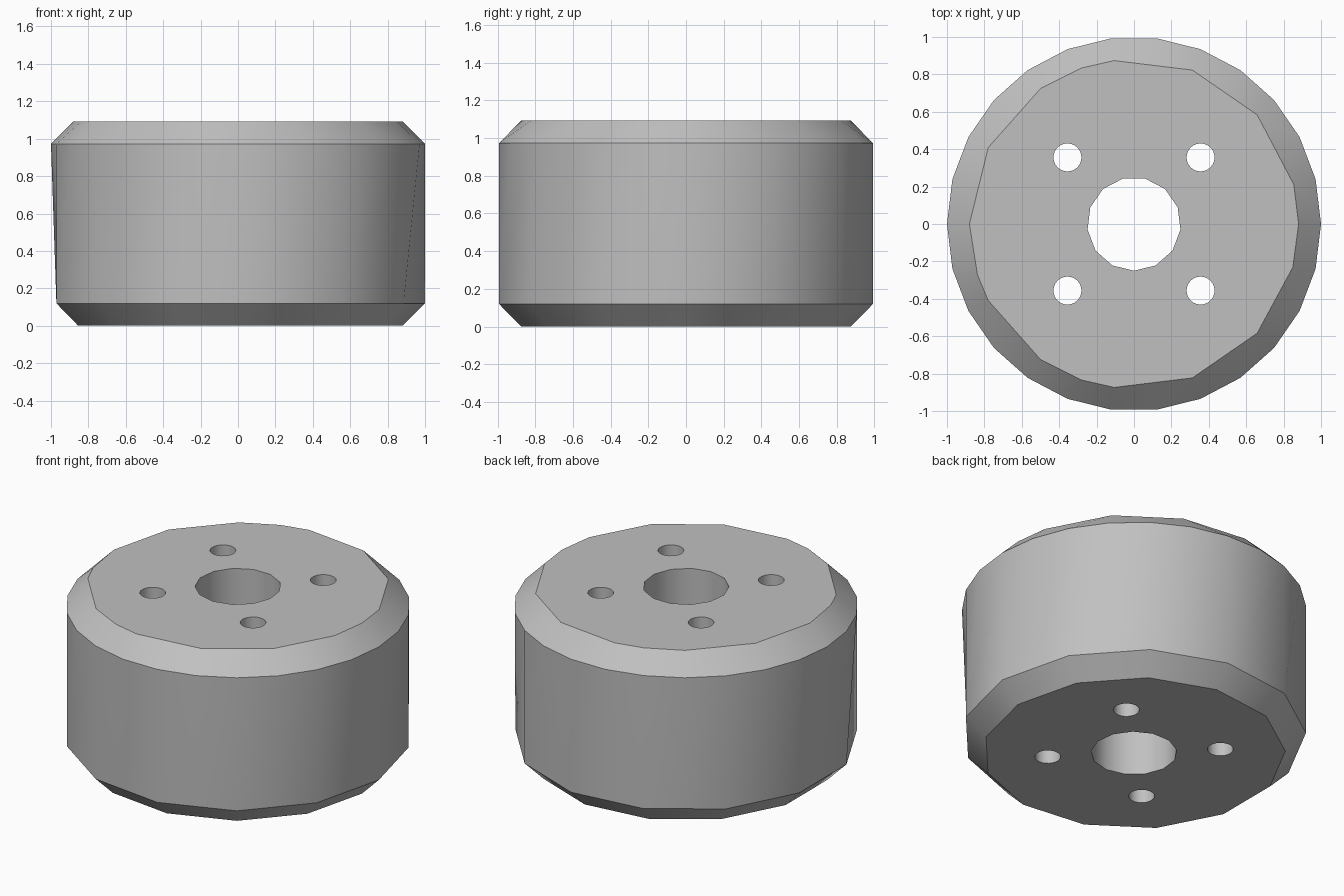
import bpy
import bmesh
from math import cos, sin, pi, radians

cube = bpy.data.objects.get("Cube")
if cube:
    bpy.data.objects.remove(cube, do_unlink=True)

HEIGHT = 1.093
CHAMFER = 0.12
STEPS = 26  # divisions of the full outline


def material(name, value):
    mat = bpy.data.materials.new(name)
    mat.use_nodes = True
    colour = (value, value, value, 1)
    mat.diffuse_color = colour
    mat.node_tree.nodes["Principled BSDF"].inputs["Base Color"].default_value = colour
    return mat


def make_object(name, bm):
    bmesh.ops.recalc_face_normals(bm, faces=bm.faces)
    mesh = bpy.data.meshes.new(name)
    bm.to_mesh(mesh)
    bm.free()
    obj = bpy.data.objects.new(name, mesh)
    bpy.context.collection.objects.link(obj)
    return obj


def ring(bm, steps, radius, z):
    """Vertices at the given outline steps, paired with their step."""
    return [(k, bm.verts.new((radius * cos(2 * pi * k / STEPS),
                              radius * sin(2 * pi * k / STEPS), z))) for k in steps]


def zip_rings(bm, low, high):
    """Join two rings of unequal counts, walking both by angle."""
    a, b = low + [(STEPS, low[0][1])], high + [(STEPS, high[0][1])]
    i = j = 0
    while i < len(low) or j < len(high):
        next_a = a[i + 1][0] if i < len(low) else STEPS + 1
        next_b = b[j + 1][0] if j < len(high) else STEPS + 1
        corners = [a[i][1]]
        if next_a <= next_b:
            i += 1
            corners.append(a[i][1])
        if next_b <= next_a:
            corners.append(b[j + 1][1])
            corners.append(b[j][1])
            j += 1
        else:
            corners.append(b[j][1])
        bm.faces.new(corners)


def cutter(name, x, y, radius, sides):
    bm = bmesh.new()
    bmesh.ops.create_cone(bm, cap_ends=True, segments=sides, radius1=radius,
                          radius2=radius, depth=HEIGHT * 2)
    # first corner points along +x
    first = max(bm.verts, key=lambda v: (round(v.co.x, 4), v.co.y)).co
    turn = -first.y / abs(first.y) * pi / sides if abs(first.y) > 0.001 else 0
    for v in bm.verts:
        vx, vy = v.co.x, v.co.y
        v.co.x = vx * cos(turn) - vy * sin(turn) + x
        v.co.y = vx * sin(turn) + vy * cos(turn) + y
        v.co.z += HEIGHT / 2
    obj = make_object(name, bm)
    obj.hide_render = True
    return obj


# Chamfered body: coarse lower half, fine shoulder, irregular top outline
even = range(0, STEPS, 2)
top_steps = [0, 1, 3, 5, 7, 7.85, 9, 11, 13, 14.3, 15, 17, 18.15, 19, 21, 23, 24.9]
bm = bmesh.new()
rings = [ring(bm, even, 1 - CHAMFER, 0),
         ring(bm, even, 1, CHAMFER),
         ring(bm, range(STEPS), 1, HEIGHT - CHAMFER),
         ring(bm, top_steps, 1 - CHAMFER, HEIGHT)]
for low, high in zip(rings, rings[1:]):
    zip_rings(bm, low, high)
for cap in (rings[0], rings[-1]):
    bm.faces.new([v for _, v in cap])
body = make_object("roller_body", bm)
body.data.materials.append(material("light grey", 0.53))

# Centre bore and four bolt holes
cutters = [cutter("centre_bore", 0, 0, 0.25, 13)]
for sx in (-1, 1):
    for sy in (-1, 1):
        cutters.append(cutter("bolt_hole", sx * 0.356, sy * 0.356, 0.075, 24))

bpy.ops.object.select_all(action="DESELECT")
body.select_set(True)
bpy.context.view_layer.objects.active = body
for tool in cutters:
    mod = body.modifiers.new(tool.name, "BOOLEAN")
    mod.operation = "DIFFERENCE"
    mod.solver = "EXACT"
    mod.object = tool
    bpy.ops.object.modifier_apply(modifier=mod.name)
    bpy.data.objects.remove(tool, do_unlink=True)

bpy.ops.object.shade_smooth_by_angle(angle=radians(32))
